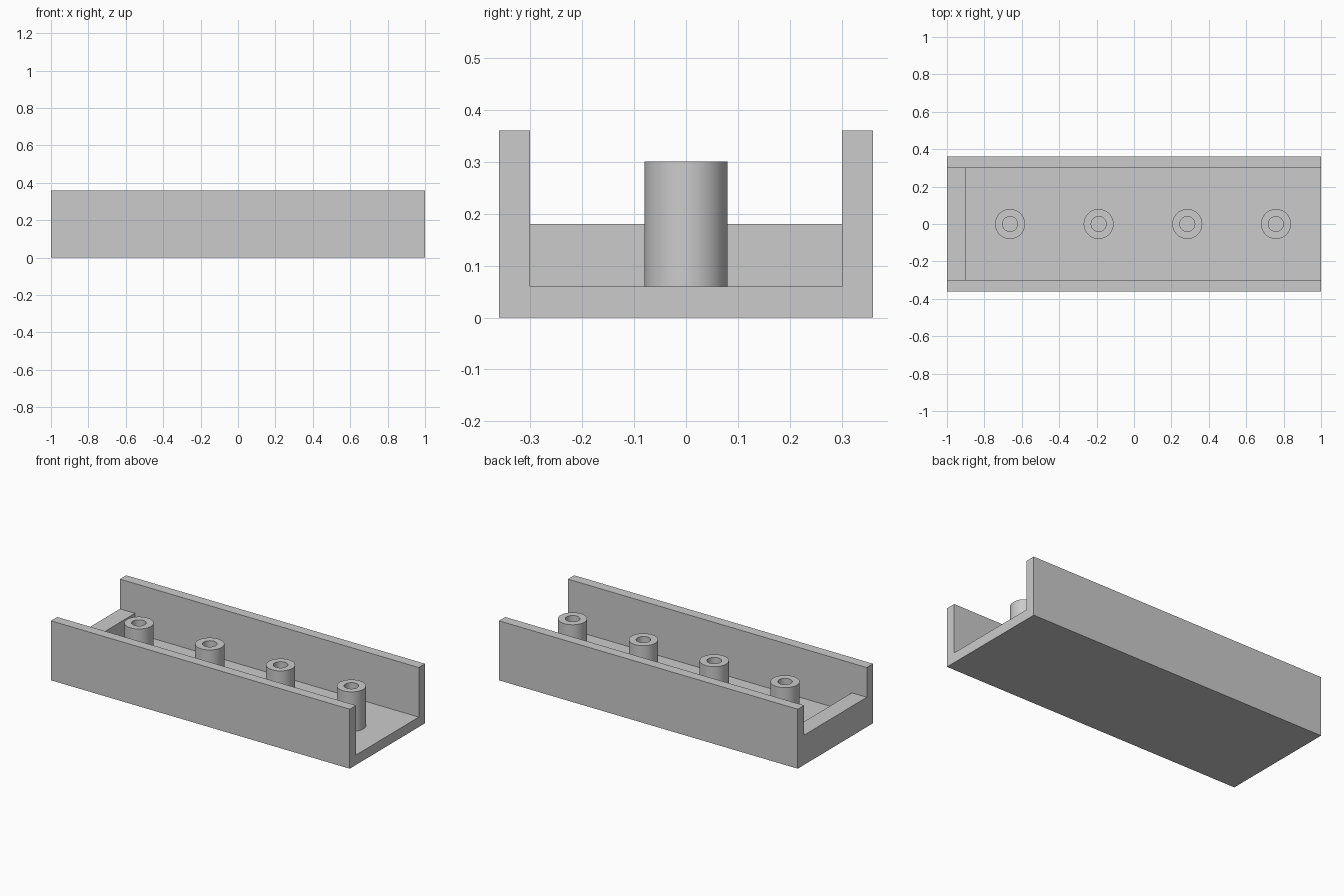
import bpy
import bmesh
import math
from mathutils import Vector

cube = bpy.data.objects.get("Cube")
if cube:
    bpy.data.objects.remove(cube, do_unlink=True)

HALF_LENGTH, HALF_WIDTH, HEIGHT = 1.0, 0.36, 0.36
THICK = 0.06
INNER = HALF_WIDTH - THICK
STOP_LENGTH, STOP_TOP = 0.1, 0.18
POST_RADIUS, HOLE_RADIUS, POST_TOP = 0.08, 0.04, 0.30
POST_START, POST_SPACING, POST_COUNT = -0.663, 0.474, 4

grey = bpy.data.materials.new("light grey")
grey.use_nodes = True
colour = (0.6, 0.6, 0.6, 1)
grey.diffuse_color = colour
grey.node_tree.nodes["Principled BSDF"].inputs["Base Color"].default_value = colour


def add_object(name, bm):
    bmesh.ops.recalc_face_normals(bm, faces=bm.faces)
    mesh = bpy.data.meshes.new(name)
    bm.to_mesh(mesh)
    bm.free()
    mesh.materials.append(grey)
    obj = bpy.data.objects.new(name, mesh)
    bpy.context.collection.objects.link(obj)
    return obj


def extrude_profile(name, profile, x_start, x_end):
    """Extrude a closed y-z outline along x."""
    bm = bmesh.new()
    face = bm.faces.new([bm.verts.new((x_start, y, z)) for y, z in profile])
    result = bmesh.ops.extrude_face_region(bm, geom=[face], use_keep_orig=True)
    moved = [v for v in result["geom"] if isinstance(v, bmesh.types.BMVert)]
    bmesh.ops.translate(bm, verts=moved, vec=Vector((x_end - x_start, 0, 0)))
    return add_object(name, bm)


# Floor and both side walls as one U-shaped channel
half = [(HALF_WIDTH, 0), (HALF_WIDTH, HEIGHT), (INNER, HEIGHT), (INNER, THICK)]
outline = half + [(-y, z) for y, z in reversed(half)]
extrude_profile("channel", outline, -HALF_LENGTH, HALF_LENGTH)

# Low block closing one end
block = [(-INNER, THICK), (INNER, THICK), (INNER, STOP_TOP), (-INNER, STOP_TOP)]
extrude_profile("end_stop", block, -HALF_LENGTH, -HALF_LENGTH + STOP_LENGTH)

# Hollow posts standing on the floor, turned from a closed section
section = [(POST_RADIUS, THICK), (POST_RADIUS, POST_TOP),
           (HOLE_RADIUS, POST_TOP), (HOLE_RADIUS, THICK)]
for i in range(POST_COUNT):
    bm = bmesh.new()
    verts = [bm.verts.new((r, 0, z)) for r, z in section]
    edges = [bm.edges.new((a, b)) for a, b in zip(verts, verts[1:] + verts[:1])]
    bmesh.ops.spin(bm, geom=verts + edges, cent=(0, 0, 0), axis=(0, 0, 1),
                   angle=math.tau, steps=64)
    bmesh.ops.remove_doubles(bm, verts=bm.verts, dist=0.0001)
    post = add_object(f"post_{i + 1}", bm)
    post.location.x = POST_START + i * POST_SPACING
    bpy.ops.object.select_all(action="DESELECT")
    post.select_set(True)
    bpy.context.view_layer.objects.active = post
    bpy.ops.object.shade_smooth_by_angle(angle=math.radians(30))
